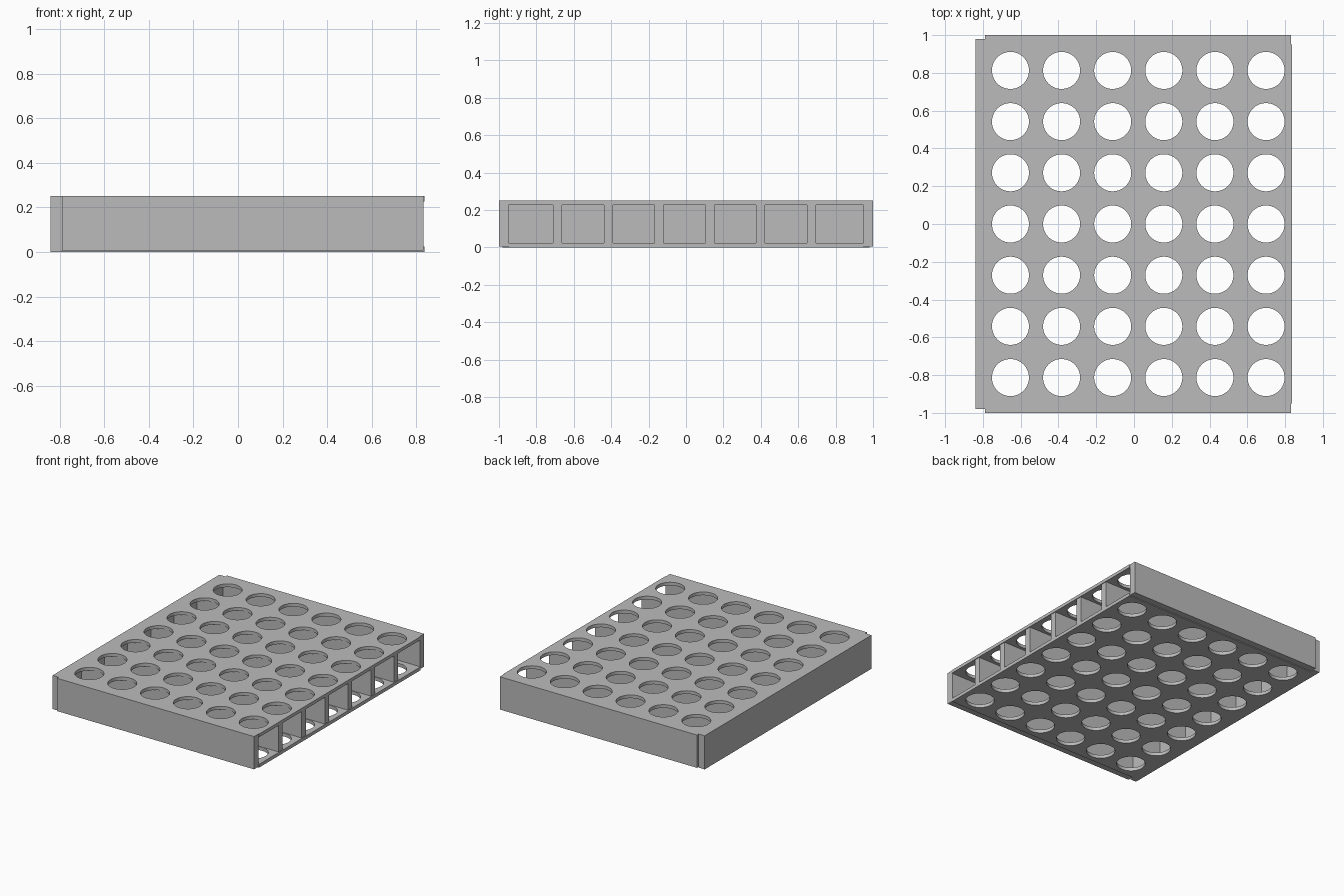
import bpy, bmesh
from mathutils import Matrix, Vector

if "Cube" in bpy.data.objects:
    bpy.data.objects.remove(bpy.data.objects["Cube"])

grey = bpy.data.materials.new("plain_grey")
grey.diffuse_color = (0.5, 0.5, 0.5, 1)
grey.use_nodes = True
grey.node_tree.nodes["Principled BSDF"].inputs["Base Color"].default_value = grey.diffuse_color

HOLE_X = [-0.654 + 0.2706 * i for i in range(6)]
HOLE_Y = [-0.813 + 0.271 * j for j in range(7)]
RADIUS = 0.098


def finish(name, bm):
    me = bpy.data.meshes.new(name)
    bm.to_mesh(me)
    bm.free()
    me.materials.append(grey)
    ob = bpy.data.objects.new(name, me)
    bpy.context.collection.objects.link(ob)
    return ob


def box(name, x0, x1, y0, y1, z0, z1):
    bm = bmesh.new()
    size = Vector((x1 - x0, y1 - y0, z1 - z0))
    mid = Vector((x0 + x1, y0 + y1, z0 + z1)) / 2
    bmesh.ops.create_cube(bm, size=1, matrix=Matrix.Translation(mid) @ Matrix.Diagonal((*size, 1)))
    return finish(name, bm)


# Perforated top and bottom plates
bm = bmesh.new()
for x in HOLE_X:
    for y in HOLE_Y:
        bmesh.ops.create_cone(bm, cap_ends=True, segments=64, radius1=RADIUS, radius2=RADIUS,
                              depth=1, matrix=Matrix.Translation((x, y, 0.12)))
cutter = finish("hole_cutter", bm)
cutter.hide_render = True

plates = [box("top_plate", -0.79, 0.837, -0.95, 0.95, 0.226, 0.25),
          box("bottom_plate", -0.79, 0.837, -0.95, 0.95, 0, 0.025)]
for plate in plates:
    mod = plate.modifiers.new("holes", 'BOOLEAN')
    mod.operation = 'DIFFERENCE'
    mod.solver = 'EXACT'
    mod.object = cutter
    bpy.context.view_layer.objects.active = plate
    bpy.ops.object.modifier_apply(modifier=mod.name)
bpy.data.objects.remove(cutter)

# Outer side walls, raised slightly above the bottom plate
box("front_wall", -0.79, 0.832, -1, -0.95, 0.006, 0.25)
box("back_wall", -0.79, 0.832, 0.95, 1, 0.006, 0.25)

# Closed end, slightly narrower than the body
box("end_wall", -0.84, -0.79, -0.98, 0.98, 0, 0.25)

# Dividers between the seven channels
for i in range(6):
    y = -0.687 + 0.2714 * i
    box(f"divider_{i + 1}", -0.79, 0.832, y - 0.024, y + 0.024, 0.025, 0.226)
